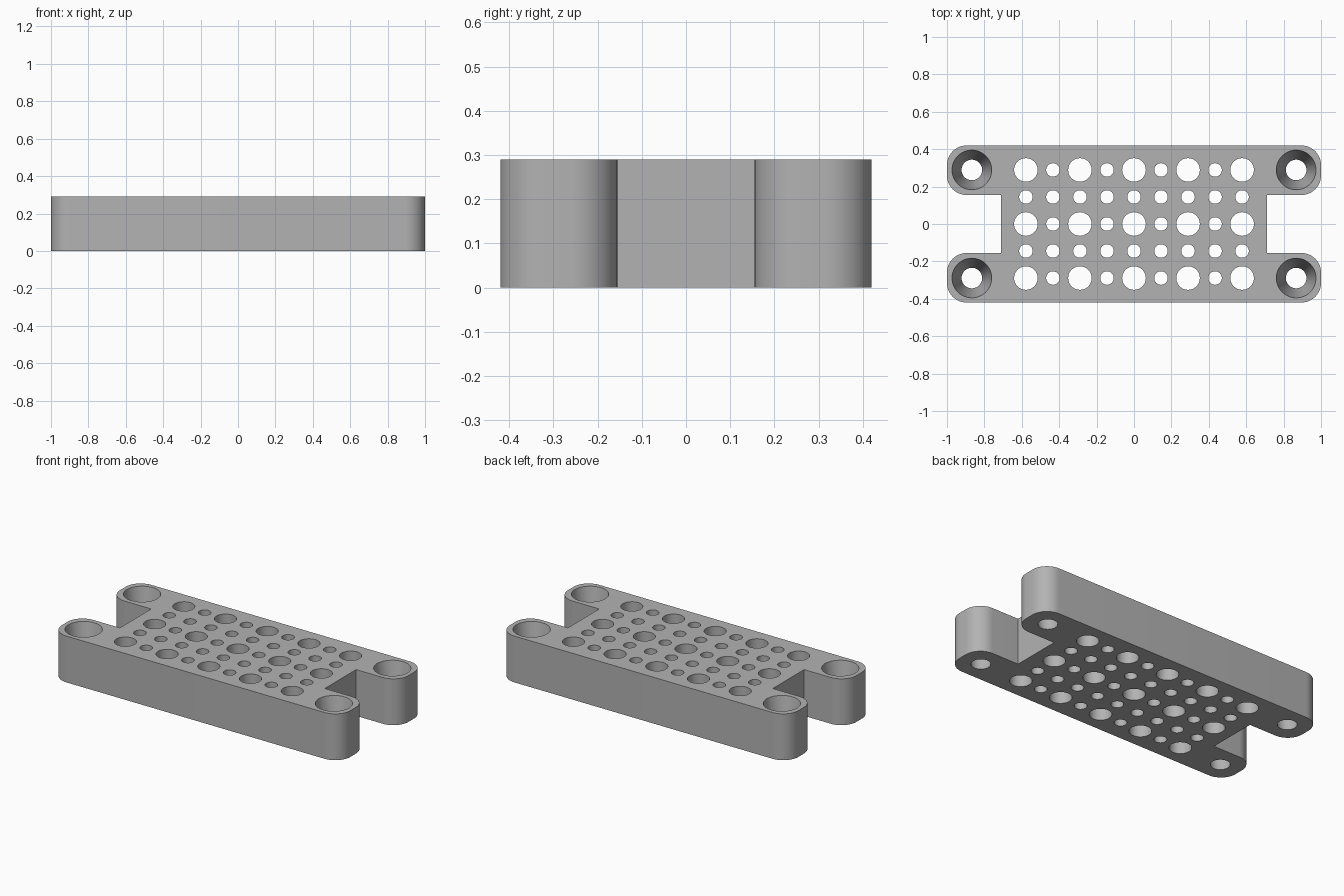
import bpy, bmesh, math
from math import radians

if "Cube" in bpy.data.objects:
    bpy.data.objects.remove(bpy.data.objects["Cube"], do_unlink=True)

HEIGHT = 0.29
HALF_Y = 0.42
NOTCH_X, NOTCH_Y = 0.71, 0.155
CORNER = 0.105
PITCH = 0.1445

grey = bpy.data.materials.new("grey plastic")
grey.use_nodes = True
colour = (0.45, 0.45, 0.45, 1)
grey.diffuse_color = colour
grey.node_tree.nodes["Principled BSDF"].inputs["Base Color"].default_value = colour


def arc(cx, cy, start, steps=12):
    """Quarter circle, counter-clockwise from a start angle in degrees."""
    angles = [radians(start + 90 * i / steps) for i in range(steps + 1)]
    return [(cx + CORNER * math.cos(a), cy + CORNER * math.sin(a)) for a in angles]


def finish(bm, name):
    bmesh.ops.recalc_face_normals(bm, faces=bm.faces)
    mesh = bpy.data.meshes.new(name)
    bm.to_mesh(mesh)
    bm.free()
    mesh.materials.append(grey)
    obj = bpy.data.objects.new(name, mesh)
    bpy.context.collection.objects.link(obj)
    return obj


# Plate outline: right half with two rounded arms, then turned for the other half
half = [(NOTCH_X, -NOTCH_Y), (NOTCH_X, NOTCH_Y)]
half += arc(1 - CORNER, NOTCH_Y + CORNER, -90)
half += arc(1 - CORNER, HALF_Y - CORNER, 0)
lower = [(x, -y) for x, y in reversed(half[2:])]
side = lower + half
outline = side + [(-x, -y) for x, y in side]

bm = bmesh.new()
base = bm.faces.new([bm.verts.new((x, y, 0)) for x, y in outline])
top = bmesh.ops.extrude_face_region(bm, geom=[base])["geom"]
bmesh.ops.translate(bm, vec=(0, 0, HEIGHT),
                    verts=[v for v in top if isinstance(v, bmesh.types.BMVert)])
plate = finish(bm, "mounting_plate")


def add_hole(bm, x, y, r_low, r_high, z_low, z_high, segments=40):
    made = bmesh.ops.create_cone(bm, cap_ends=True, segments=segments,
                                 radius1=r_low, radius2=r_high, depth=z_high - z_low)
    bmesh.ops.translate(bm, verts=made["verts"], vec=(x, y, (z_low + z_high) / 2))


# Grid of alternating large and small through holes
bm = bmesh.new()
for i in range(-4, 5):
    for j in range(-2, 3):
        r = 0.063 if i % 2 == 0 and j % 2 == 0 else 0.036
        add_hole(bm, i * PITCH, j * PITCH, r, r, -0.05, HEIGHT + 0.05)

# Tapered screw holes in the four arms
slope = (0.106 - 0.055) / HEIGHT
for sx in (-1, 1):
    for sy in (-1, 1):
        add_hole(bm, sx * 6 * PITCH, sy * 2 * PITCH, 0.055 - slope * 0.05,
                 0.106 + slope * 0.05, -0.05, HEIGHT + 0.05, 48)
cutter = finish(bm, "hole_cutter")
cutter.hide_render = True

# Cut the holes and drop the cutter
cut = plate.modifiers.new("holes", "BOOLEAN")
cut.operation = "DIFFERENCE"
cut.solver = "EXACT"
cut.object = cutter
bpy.ops.object.select_all(action="DESELECT")
plate.select_set(True)
bpy.context.view_layer.objects.active = plate
bpy.ops.object.modifier_apply(modifier=cut.name)
bpy.data.objects.remove(cutter, do_unlink=True)
bpy.ops.object.shade_smooth_by_angle(angle=radians(30))
